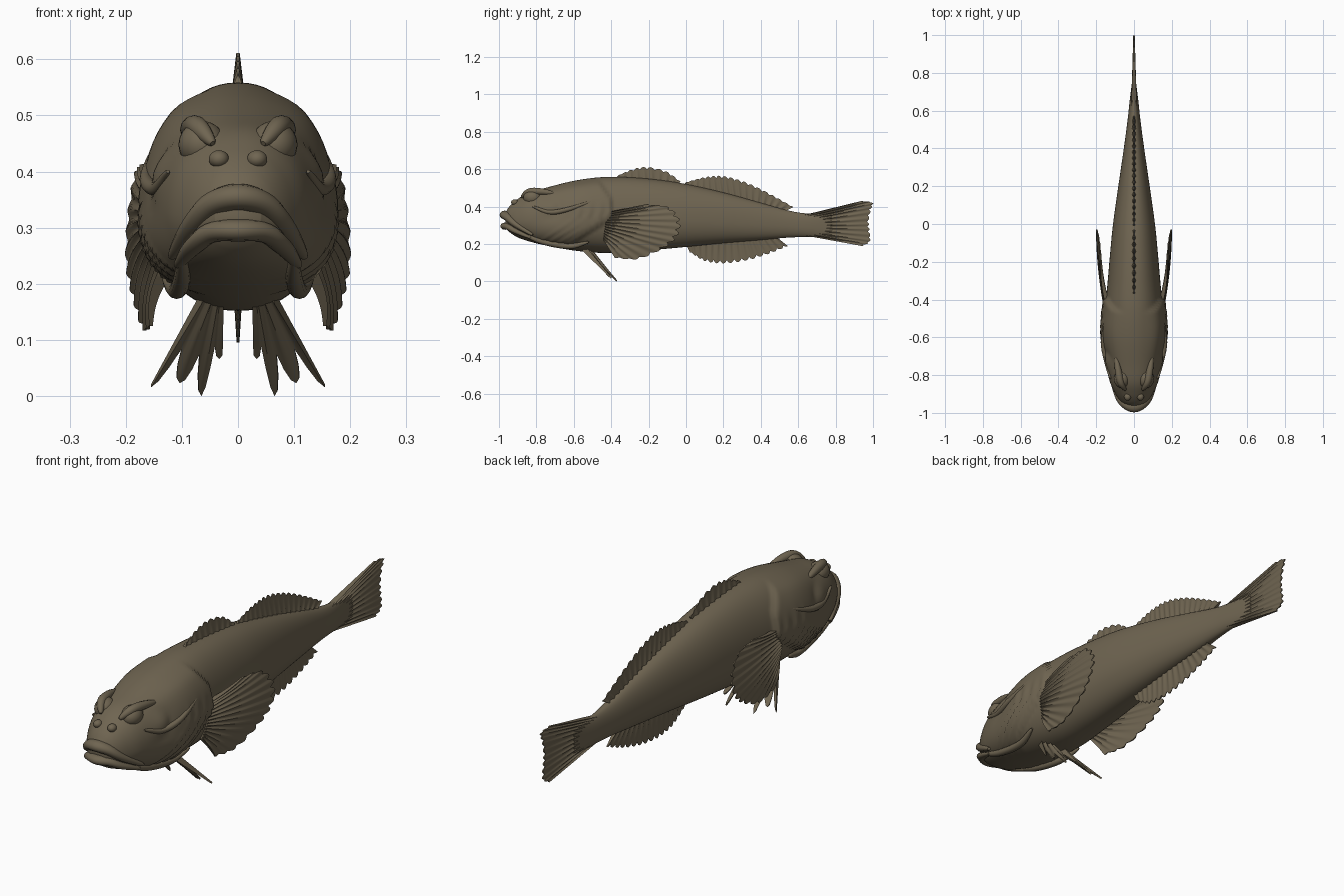
import bpy, bmesh, math
from mathutils import Vector

if "Cube" in bpy.data.objects:
    bpy.data.objects.remove(bpy.data.objects["Cube"])

# One flat skin colour
skin = bpy.data.materials.new("olive_brown_skin")
skin.use_nodes = True
colour = (0.16, 0.13, 0.083, 1)
skin.diffuse_color = colour
skin.node_tree.nodes["Principled BSDF"].inputs["Base Color"].default_value = colour


def smooth_path(points, count):
    """Sample a smooth curve through the points."""
    pts = [Vector(p) for p in points]
    pts = [pts[0] * 2 - pts[1]] + pts + [pts[-1] * 2 - pts[-2]]
    result = []
    for i in range(count + 1):
        s = i / count * (len(pts) - 3)
        k = min(int(s), len(pts) - 4)
        t = s - k
        a, b, c, d = pts[k:k + 4]
        result.append((b * 2 + (c - a) * t + (a * 2 - b * 5 + c * 4 - d) * t * t
                       + (b * 3 - a - c * 3 + d) * t ** 3) * 0.5)
    return result


def finish(name, bm, mirror=False, angle=50):
    bmesh.ops.recalc_face_normals(bm, faces=bm.faces)
    mesh = bpy.data.meshes.new(name)
    bm.to_mesh(mesh)
    bm.free()
    mesh.materials.append(skin)
    mesh.shade_smooth()
    mesh.set_sharp_from_angle(angle=math.radians(angle))
    obj = bpy.data.objects.new(name, mesh)
    bpy.context.collection.objects.link(obj)
    if mirror:
        obj.modifiers.new("mirror", "MIRROR").use_clip = False
    return obj


def loft(bm, rings):
    """Skin closed rings of points and cap both ends."""
    rows = [[bm.verts.new(p) for p in ring] for ring in rings]
    n = len(rows[0])
    for a, b in zip(rows, rows[1:]):
        for j in range(n):
            bm.faces.new((a[j], a[(j + 1) % n], b[(j + 1) % n], b[j]))
    bm.faces.new(rows[0])
    bm.faces.new(rows[-1])


def fin(name, base, tip, rays, scallop, thick, mirror=False, bulge=0.0):
    """Fan of ridged rays between a base curve and a scalloped tip curve."""
    across, along = rays * 6, 10
    low, high = smooth_path(base, across), smooth_path(tip, across)
    bm = bmesh.new()
    sheets = ([], [])
    for i in range(across + 1):
        ray = abs(math.cos(math.pi * i / 6))
        reach = high[i] - low[i]
        j = min(i, across - 1)
        span = (high[j + 1] + low[j + 1]) - (high[j] + low[j])
        normal = span.cross(reach).normalized()
        rows = ([], [])
        for k in range(along + 1):
            v = k / along
            point = low[i] + reach * v * (1 - scallop * (1 - ray))
            point += normal * bulge * math.sin(math.pi * v)
            half = thick * (1 - 0.75 * v) * (0.35 + 0.65 * ray ** 3)
            for row, side in zip(rows, (1, -1)):
                row.append(bm.verts.new(point + normal * half * side))
        sheets[0].append(rows[0])
        sheets[1].append(rows[1])
    for s in sheets:
        for i in range(across):
            for k in range(along):
                bm.faces.new((s[i][k], s[i + 1][k], s[i + 1][k + 1], s[i][k + 1]))
    f, b = sheets
    for k in (0, along):
        for i in range(across):
            bm.faces.new((f[i][k], f[i + 1][k], b[i + 1][k], b[i][k]))
    for i in (0, across):
        for k in range(along):
            bm.faces.new((f[i][k], f[i][k + 1], b[i][k + 1], b[i][k]))
    return finish(name, bm, mirror)


def tube(name, points, radius, flat=1.0, mirror=False):
    """Tapered round strip along a path."""
    path = smooth_path(points, 40)
    rings = []
    for i, p in enumerate(path):
        d = (path[min(i + 1, 40)] - path[max(i - 1, 0)]).normalized()
        side = d.cross(Vector((0, 0, 1))).normalized()
        up = side.cross(d)
        r = radius * (0.25 + 0.75 * math.sin(math.pi * i / 40) ** 0.6)
        rings.append([p + side * r * math.cos(a) + up * r * flat * math.sin(a)
                      for a in (math.tau * j / 12 for j in range(12))])
    bm = bmesh.new()
    loft(bm, rings)
    return finish(name, bm, mirror)


def ball(name, centre, size):
    bm = bmesh.new()
    bmesh.ops.create_uvsphere(bm, u_segments=24, v_segments=16, radius=1)
    for v in bm.verts:
        v.co = Vector(centre) + Vector(a * b for a, b in zip(v.co, size))
    return finish(name, bm, True)


def step(t):
    t = max(0, min(1, t))
    return t * t * (3 - 2 * t)


# Body sections: y, half width, top, bottom
sections = [(-0.965, 0.04, 0.37, 0.285), (-0.94, 0.07, 0.405, 0.26), (-0.9, 0.098, 0.44, 0.235),
            (-0.84, 0.126, 0.475, 0.214), (-0.75, 0.147, 0.5, 0.192), (-0.6, 0.161, 0.537, 0.165),
            (-0.45, 0.153, 0.557, 0.152), (-0.3, 0.139, 0.556, 0.158), (-0.15, 0.126, 0.543, 0.17),
            (0, 0.111, 0.52, 0.184), (0.2, 0.083, 0.475, 0.204), (0.4, 0.054, 0.42, 0.221),
            (0.55, 0.034, 0.378, 0.234), (0.66, 0.022, 0.362, 0.237), (0.78, 0.007, 0.365, 0.235)]
rings = []
for y, w, top, bottom in smooth_path(sections, 180):
    middle = bottom + 0.43 * (top - bottom)
    ring = []
    for j in range(64):
        a = math.tau * j / 64
        c, s = math.cos(a), math.sin(a)
        x = w * math.copysign(abs(c) ** 0.9, c)
        z = middle + (top - middle if s > 0 else middle - bottom) * math.copysign(abs(s) ** 0.95, s)
        # Gill cover edge, throat folds and cheek hollow
        edge = -0.39 - 1.6 * max(0, 0.34 - z) - 0.7 * max(0, z - 0.44)
        ahead = edge - y
        side = step((abs(c) - 0.25) / 0.4)
        swell = 0.017 * step(ahead / 0.02) * step((0.4 - ahead) / 0.3)
        if 0 < ahead < 0.2:
            swell += 0.004 * math.sin(ahead * 110) * step((0.44 - z) / 0.1)
        swell -= 0.012 * math.exp(-((y + 0.72) / 0.05) ** 2 - ((z - 0.4) / 0.04) ** 2)
        x += math.copysign(swell * side, c)
        ring.append((x, y, z))
    rings.append(ring)
body = bmesh.new()
loft(body, rings)
finish("body", body)

# Face
def both_sides(half):
    return [(-x, y, z) for x, y, z in half[:0:-1]] + half


tube("upper_lip", both_sides([(0, -0.968, 0.355), (0.045, -0.95, 0.342), (0.08, -0.91, 0.305),
                              (0.118, -0.82, 0.248)]), 0.029, 0.8)
tube("lower_lip", both_sides([(0, -0.967, 0.295), (0.045, -0.948, 0.292), (0.078, -0.91, 0.268),
                              (0.108, -0.83, 0.232)]), 0.026, 0.75)
tube("jaw_folds", [(0.1, -0.87, 0.25), (0.1, -0.76, 0.21), (0.11, -0.62, 0.188),
                   (0.13, -0.52, 0.21)], 0.016, mirror=True)
tube("cheek_ridges", [(0.125, -0.82, 0.4), (0.145, -0.73, 0.37), (0.163, -0.63, 0.385),
                      (0.155, -0.5, 0.43)], 0.013, mirror=True)
tube("brow_ridges", [(0.045, -0.88, 0.45), (0.07, -0.84, 0.478), (0.083, -0.78, 0.48),
                     (0.095, -0.7, 0.47)], 0.019, mirror=True)
ball("eyes", (0.064, -0.82, 0.448), (0.042, 0.05, 0.042))
ball("nostrils", (0.034, -0.915, 0.422), (0.018, 0.02, 0.016))

# Fins along the middle
fin("front_dorsal_fin", [(0, -0.38, 0.545), (0, -0.2, 0.535), (0, -0.04, 0.515)],
    [(0, -0.36, 0.568), (0, -0.29, 0.598), (0, -0.21, 0.612), (0, -0.11, 0.59), (0, -0.03, 0.535)],
    9, 0.16, 0.012)
fin("rear_dorsal_fin", [(0, -0.02, 0.505), (0, 0.18, 0.465), (0, 0.36, 0.42), (0, 0.53, 0.375)],
    [(0, 0, 0.53), (0, 0.1, 0.557), (0, 0.2, 0.563), (0, 0.32, 0.53), (0, 0.45, 0.468),
     (0, 0.575, 0.398)], 17, 0.12, 0.011)
fin("anal_fin", [(0, 0, 0.2), (0, 0.25, 0.22), (0, 0.48, 0.24)],
    [(0, 0.02, 0.155), (0, 0.1, 0.108), (0, 0.2, 0.095), (0, 0.32, 0.11), (0, 0.44, 0.145),
     (0, 0.545, 0.188)], 15, 0.14, 0.01)
fin("tail_fin", [(0, 0.62, 0.248), (0, 0.62, 0.3), (0, 0.62, 0.352)],
    [(0, 0.945, 0.188), (0, 0.985, 0.215), (0, 0.982, 0.27), (0, 0.978, 0.32), (0, 0.988, 0.38),
     (0, 1, 0.42), (0, 0.94, 0.43)], 11, 0.03, 0.015)

# Paired fins
fin("pectoral_fins", [(0.14, -0.42, 0.37), (0.15, -0.43, 0.3), (0.13, -0.44, 0.22)],
    [(0.172, -0.21, 0.413), (0.183, -0.09, 0.395), (0.195, -0.03, 0.32), (0.198, -0.05, 0.235),
     (0.185, -0.13, 0.17), (0.168, -0.26, 0.118), (0.155, -0.38, 0.125)],
    13, 0.06, 0.013, True, 0.008)
fin("pelvic_fins", [(0.065, -0.545, 0.175), (0.045, -0.53, 0.175), (0.028, -0.52, 0.17)],
    [(0.155, -0.4, 0.018), (0.105, -0.41, 0.025), (0.066, -0.37, 0.002), (0.028, -0.43, 0.075)],
    3, 0.4, 0.014, True)
